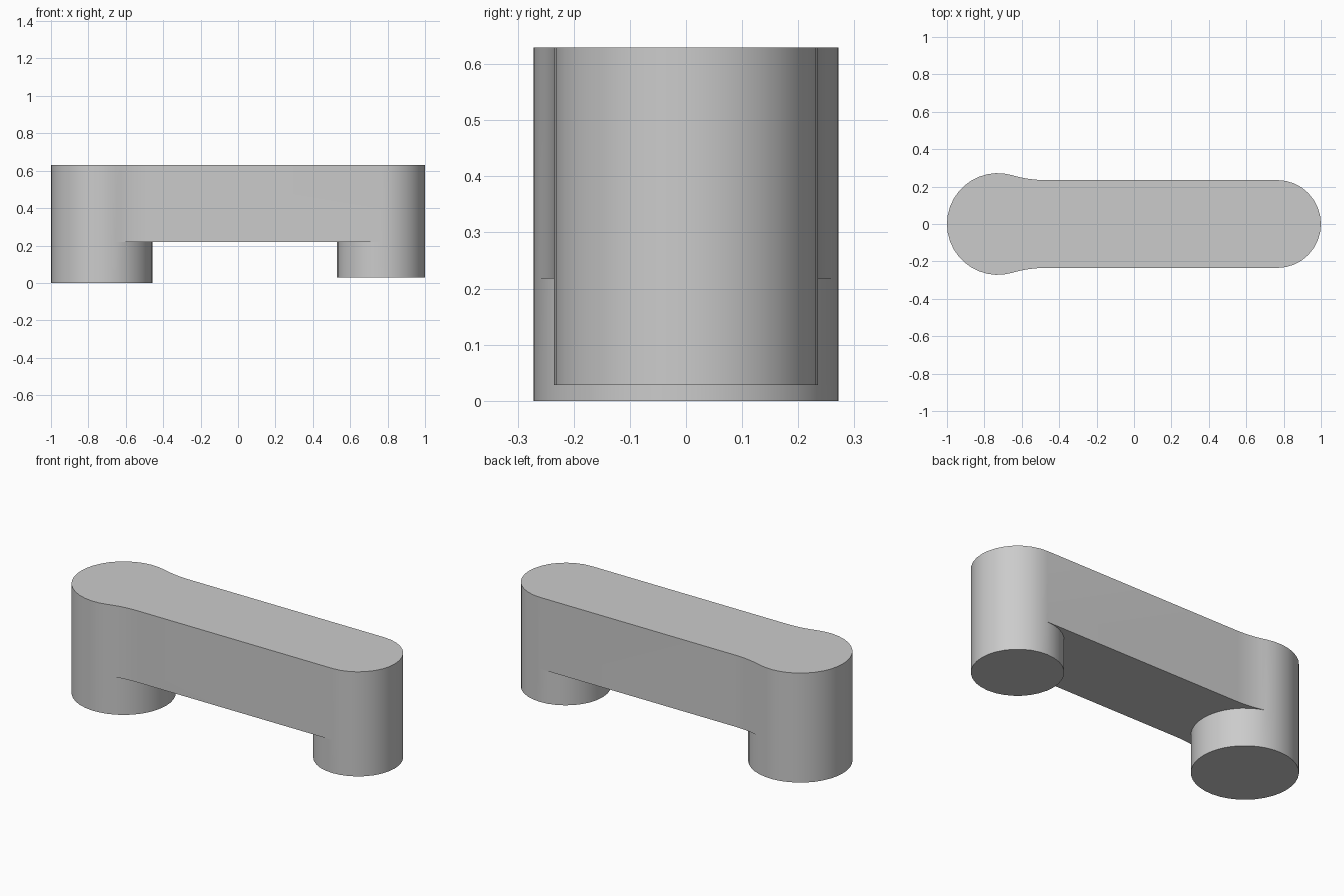
import bpy
import bmesh
from math import acos, cos, sin, sqrt, pi, radians
from mathutils import Vector

cube = bpy.data.objects.get("Cube")
if cube:
    bpy.data.objects.remove(cube, do_unlink=True)

TOP, UNDERSIDE = 0.63, 0.218
BIG_X, BIG_R, BIG_Z = -0.728, 0.272, 0.0
SMALL_X, SMALL_R, SMALL_Z = 0.765, 0.235, 0.028
FILLET_R = 0.6


def arc(cx, cy, r, start, end, steps):
    """Points along an arc, both ends included."""
    angles = [start + (end - start) * i / steps for i in range(steps + 1)]
    return [Vector((cx + r * cos(a), cy + r * sin(a))) for a in angles]


def mirrored(points):
    return [Vector((p.x, -p.y)) for p in reversed(points)]


# Blend between the large round end and the straight bar
reach = sqrt((BIG_R + FILLET_R) ** 2 - (SMALL_R + FILLET_R) ** 2)
contact = acos(reach / (BIG_R + FILLET_R))
fillet = arc(BIG_X + reach, SMALL_R + FILLET_R, FILLET_R,
             -pi / 2, contact - pi, 6)

# Outer and inner halves of both round ends, counter-clockwise
big_outer = arc(BIG_X, 0, BIG_R, contact, 2 * pi - contact, 22)
big_inner = arc(BIG_X, 0, BIG_R, -contact, contact, 16)
small_outer = arc(SMALL_X, 0, SMALL_R, -pi / 2, pi / 2, 16)
small_inner = arc(SMALL_X, 0, SMALL_R, pi / 2, 3 * pi / 2, 16)

bm = bmesh.new()


def face(points, z):
    bm.faces.new([bm.verts.new((p.x, p.y, z)) for p in points])


def walls(points, low, high):
    for a, b in zip(points, points[1:] + points[:1]):
        bm.faces.new([bm.verts.new((p.x, p.y, z)) for p, z in
                      ((a, low), (b, low), (b, high), (a, high))])


# Bar: top, sides and the underside between the feet
outline = (small_outer + fillet[:-1] + big_outer + mirrored(fillet)[1:])
face(outline, TOP)
walls(outline, UNDERSIDE, TOP)
underside = (fillet[:-1] + list(reversed(big_inner))
             + mirrored(fillet)[1:] + list(reversed(small_inner)))
face(list(reversed(underside)), UNDERSIDE)

# Feet: round columns continuing down from the ends
for outer, inner, z in ((big_outer, big_inner, BIG_Z),
                        (small_outer, small_inner, SMALL_Z)):
    ring = outer + inner[1:-1]
    walls(ring, z, UNDERSIDE)
    face(list(reversed(ring)), z)

bmesh.ops.remove_doubles(bm, verts=bm.verts, dist=0.0005)
bmesh.ops.recalc_face_normals(bm, faces=bm.faces)
mesh = bpy.data.meshes.new("link_body")
bm.to_mesh(mesh)
bm.free()

# Plain grey material
grey = bpy.data.materials.new("light_grey")
grey.use_nodes = True
colour = (0.6, 0.6, 0.6, 1)
grey.diffuse_color = colour
for node in grey.node_tree.nodes:
    if node.type == 'BSDF_PRINCIPLED':
        node.inputs["Base Color"].default_value = colour
mesh.materials.append(grey)

body = bpy.data.objects.new("link_body", mesh)
bpy.context.collection.objects.link(body)
bpy.ops.object.select_all(action='DESELECT')
body.select_set(True)
bpy.context.view_layer.objects.active = body
bpy.ops.object.shade_smooth_by_angle(angle=radians(30))
